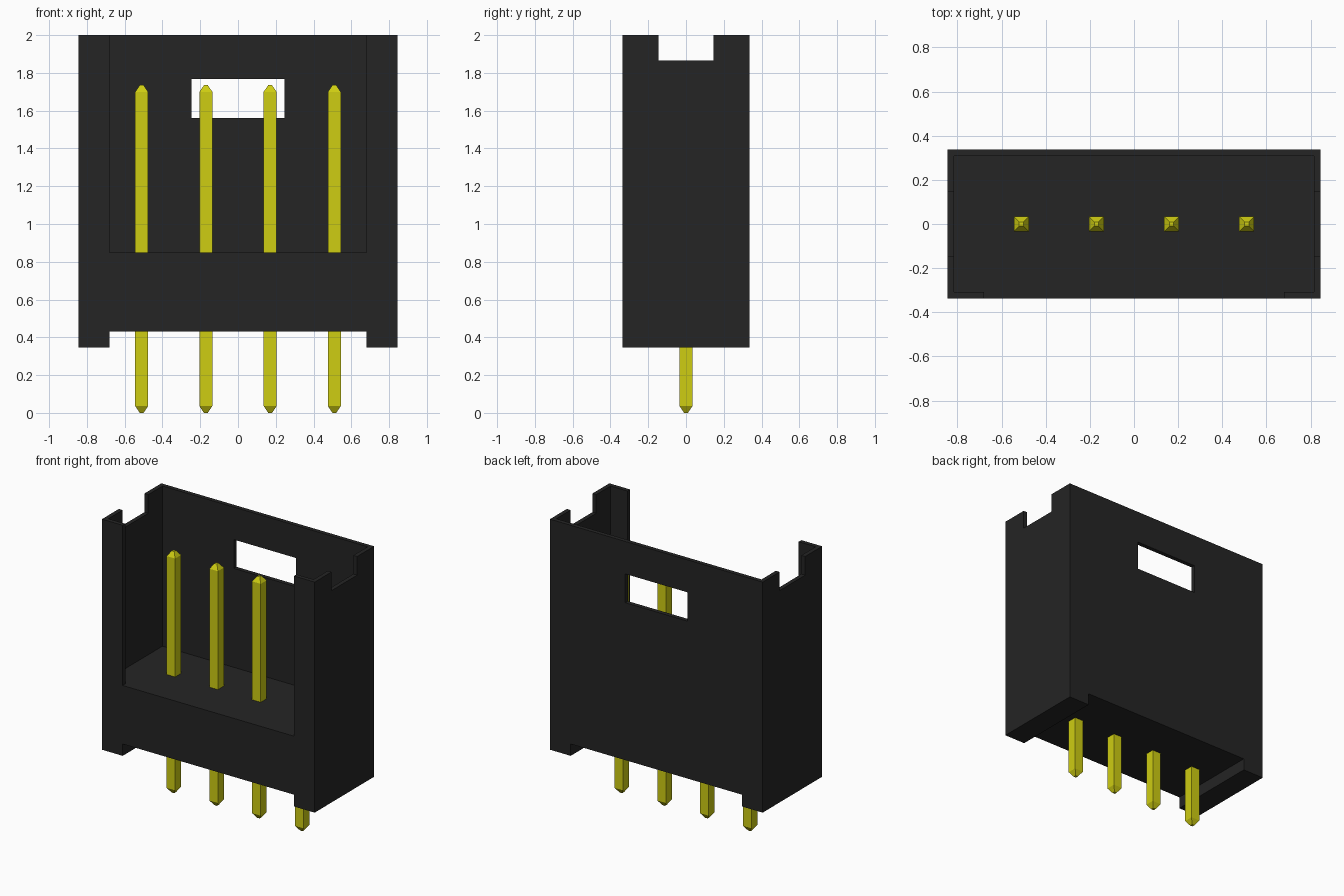
import bpy
import bmesh

cube = bpy.data.objects.get("Cube")
if cube:
    bpy.data.objects.remove(cube, do_unlink=True)


def material(name, color):
    m = bpy.data.materials.new(name)
    m.use_nodes = True
    m.diffuse_color = color
    m.node_tree.nodes["Principled BSDF"].inputs["Base Color"].default_value = color
    return m


BLACK = material("black plastic", (0.018, 0.018, 0.018, 1))
YELLOW = material("yellow metal", (0.62, 0.61, 0.006, 1))


def finish(name, bm, mat):
    bmesh.ops.recalc_face_normals(bm, faces=bm.faces)
    me = bpy.data.meshes.new(name)
    bm.to_mesh(me)
    bm.free()
    me.materials.append(mat)
    ob = bpy.data.objects.new(name, me)
    bpy.context.collection.objects.link(ob)
    return ob


def prism(name, outline, z0, z1, mat):
    """Extrude a plan outline from z0 to z1."""
    bm = bmesh.new()
    face = bm.faces.new([bm.verts.new((x, y, z0)) for x, y in outline])
    top = bmesh.ops.extrude_face_region(bm, geom=[face])["geom"]
    verts = [v for v in top if isinstance(v, bmesh.types.BMVert)]
    bmesh.ops.translate(bm, verts=verts, vec=(0, 0, z1 - z0))
    return finish(name, bm, mat)


def rect(x0, x1, y0, y1):
    return [(x0, y0), (x1, y0), (x1, y1), (x0, y1)]


# Housing: solid block with openings cut out
W, D, T = 0.845, 0.337, 0.03   # half width, half depth, wall thickness
SLOT = 0.68                    # half width of the front opening and foot gap
housing = prism("housing", rect(-W, W, -D, D), 0.345, 2.0, BLACK)

xi, yi = W - T, D - T
cavity = [(-xi, yi), (-xi, -yi), (-SLOT, -yi), (-SLOT, -0.5),
          (SLOT, -0.5), (SLOT, -yi), (xi, -yi), (xi, yi)]
cutters = [
    prism("cavity_cutter", cavity, 0.85, 2.2, BLACK),
    prism("side_notch_cutter", rect(-1, 1, -0.145, 0.145), 1.866, 2.3, BLACK),
    prism("window_cutter", rect(-0.247, 0.247, 0.2, 0.5), 1.56, 1.767, BLACK),
    prism("foot_gap_cutter", rect(-SLOT, SLOT, -0.6, 0.6), 0.2, 0.43, BLACK),
]
for c in cutters:
    c.hide_render = True
    mod = housing.modifiers.new(c.name, "BOOLEAN")
    mod.operation = "DIFFERENCE"
    mod.solver = "EXACT"
    mod.object = c

# Bake the cuts and remove the cutters
bpy.context.view_layer.update()
deps = bpy.context.evaluated_depsgraph_get()
baked = bpy.data.meshes.new_from_object(housing.evaluated_get(deps))
housing.modifiers.clear()
housing.data = baked
baked.name = "housing"
baked.materials.clear()
baked.materials.append(BLACK)
for p in baked.polygons:
    p.material_index = 0
for c in cutters:
    bpy.data.objects.remove(c, do_unlink=True)


# Contact pins: square rods with tapered ends
def pin(name, x):
    bm = bmesh.new()
    rings = []
    for z, r in ((0, 0.01), (0.036, 0.034), (1.70, 0.034), (1.735, 0.01)):
        rings.append([bm.verts.new((x + sx * r, sy * r, z))
                      for sx, sy in ((-1, -1), (1, -1), (1, 1), (-1, 1))])
    for a, b in zip(rings, rings[1:]):
        for i in range(4):
            j = (i + 1) % 4
            bm.faces.new((a[i], a[j], b[j], b[i]))
    bm.faces.new(rings[0][::-1])
    bm.faces.new(rings[-1])
    return finish(name, bm, YELLOW)


for i in range(4):
    pin(f"pin_{i + 1}", -0.51 + 0.34 * i)
